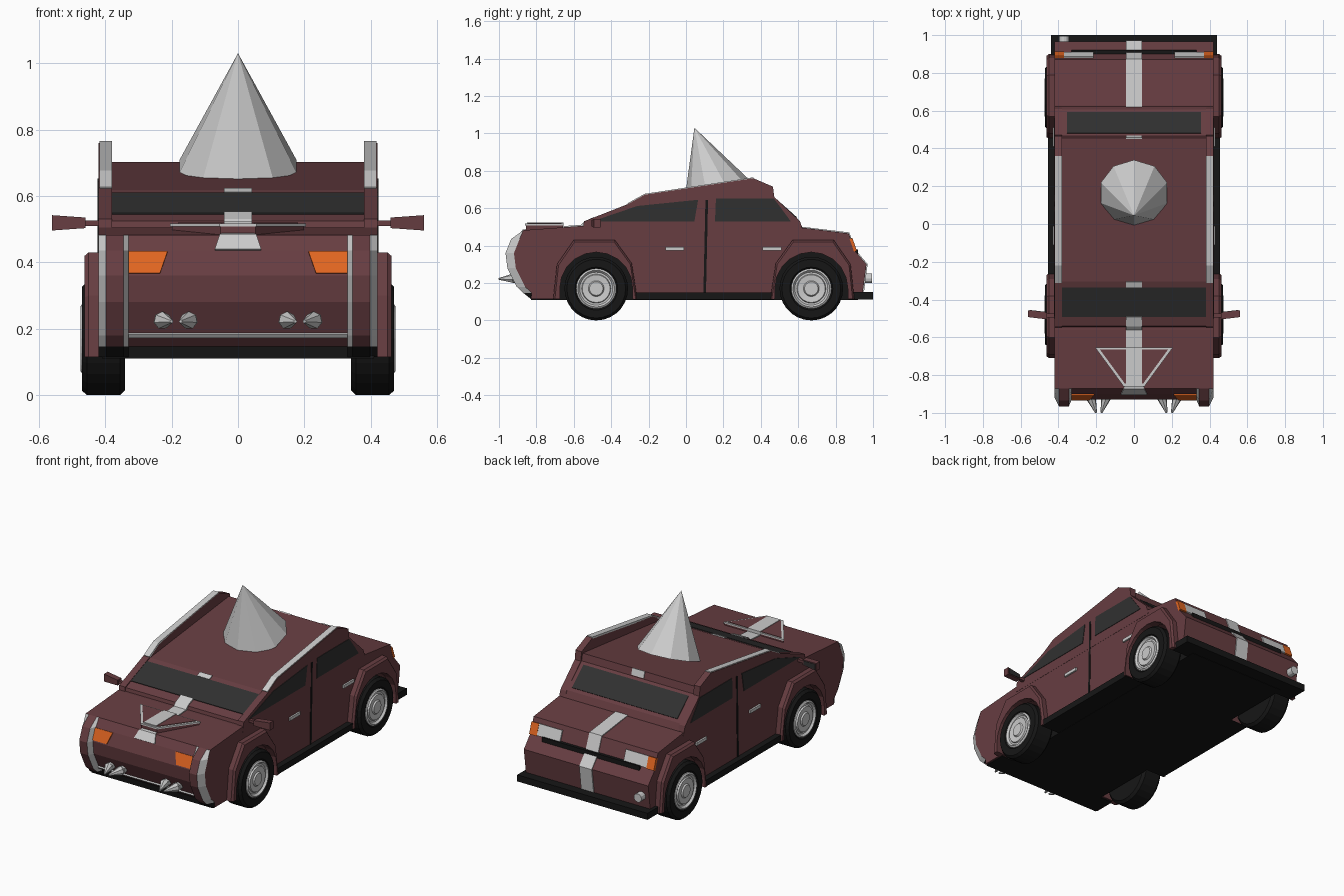
import bpy, bmesh
from math import sin, cos, pi, hypot
from mathutils import Vector, Matrix

if "Cube" in bpy.data.objects:
    bpy.data.objects.remove(bpy.data.objects["Cube"])


def material(name, r, g, b):
    m = bpy.data.materials.new(name)
    m.diffuse_color = (r, g, b, 1)
    m.use_nodes = True
    m.node_tree.nodes["Principled BSDF"].inputs["Base Color"].default_value = m.diffuse_color
    return m


RED = material("maroon", .135, .047, .053)
BLACK = material("black", .008, .008, .008)
GLASS = material("glass", .03, .03, .03)
ORANGE = material("orange", .75, .13, .015)
SILVER = material("silver", .6, .6, .6)


def finish(name, bm, mat, mirror):
    bmesh.ops.recalc_face_normals(bm, faces=bm.faces)
    me = bpy.data.meshes.new(name)
    bm.to_mesh(me)
    bm.free()
    ob = bpy.data.objects.new(name, me)
    bpy.context.collection.objects.link(ob)
    if mat:
        me.materials.append(mat)
    if mirror:
        ob.modifiers.new("mirror", 'MIRROR').use_bisect_axis[0] = False
    return ob


def loft(name, rings, mat=None, mirror=False):
    """Skin a row of equal rings and cap both ends."""
    bm = bmesh.new()
    vs = [[bm.verts.new(p) for p in ring] for ring in rings]
    n = len(rings[0])
    for a, b in zip(vs, vs[1:]):
        for i in range(n):
            j = (i + 1) % n
            bm.faces.new((a[i], a[j], b[j], b[i]))
    bm.faces.new(vs[0])
    bm.faces.new(vs[-1])
    return finish(name, bm, mat, mirror)


def prism(name, pts, x0, x1, mat=None, mirror=False):
    return loft(name, [[(x, y, z) for y, z in pts] for x in (x0, x1)], mat, mirror)


def box(name, x, y, z, mat=None, mirror=False):
    return prism(name, [(y[0], z[0]), (y[1], z[0]), (y[1], z[1]), (y[0], z[1])], x[0], x[1], mat, mirror)


def strip(name, path, xs, mat=None, mirror=False, t=.006):
    """Thin band laid on a (y, z) path; xs is one (x0, x1) or one per point."""
    if not isinstance(xs, list):
        xs = [xs] * len(path)
    rings = []
    for i, (y, z) in enumerate(path):
        a, b = path[max(i - 1, 0)], path[min(i + 1, len(path) - 1)]
        l = hypot(b[0] - a[0], b[1] - a[1])
        ny, nz = -(b[1] - a[1]) / l, (b[0] - a[0]) / l
        x0, x1 = xs[i]
        rings.append([(x, y + ny * d, z + nz * d) for x, d in ((x0, -.006), (x1, -.006), (x1, t), (x0, t))])
    return loft(name, rings, mat, mirror)


def lathe(name, prof, y, z, mat=None, n=28):
    return loft(name, [[(x, y + r * cos(2 * pi * i / n), z + r * sin(2 * pi * i / n)) for i in range(n)]
                       for r, x in prof], mat, True)


def cone(name, p0, p1, r0, r1, n, mat=None, mirror=False):
    p0, p1 = Vector(p0), Vector(p1)
    d = p1 - p0
    m = Matrix.Translation((p0 + p1) / 2) @ d.to_track_quat('Z', 'Y').to_matrix().to_4x4()
    bm = bmesh.new()
    bmesh.ops.create_cone(bm, cap_ends=True, segments=n, radius1=r0, radius2=r1, depth=d.length, matrix=m)
    return finish(name, bm, mat, mirror)


WHEELS = (("front", -.48, -1), ("rear", .67, 1))
WZ, LOW = .17, .115


def arch(y, r=.2, n=10):
    """Wheel opening from its rear foot over the top to its front foot."""
    pts = [(y + r * cos(pi * i / n), WZ + r * sin(pi * i / n)) for i in range(n + 1)]
    return [(y + r, LOW)] + pts + [(y - r, LOW)]


# Lower body: side profile with wheel openings, nose set back by section
NOSE = [(-.83, .115), (-.87, .147), (-.905, .18), (-.955, .28), (-.965, .36), (-.935, .435), (-.87, .482)]
REST = [(-.56, .505), (.63, .495), (.87, .465), (.905, .37), (.965, .30), (.945, .15), (.935, LOW)]


def section(x, back):
    nose = [(y + (back if 0 < i < 6 else 0), z) for i, (y, z) in enumerate(NOSE)]
    return [(x, y, z) for y, z in nose + REST + arch(.67) + arch(-.48)]


half = [(.42, .045), (.397, 0), (.345, 0), (.33, .035)]
body = loft("lower_body", [section(-x, b) for x, b in half] + [section(x, b) for x, b in half[::-1]], RED)
body.data.materials.append(SILVER)
body.data.materials.append(BLACK)
for f in body.data.polygons:
    c = f.center
    if c.y < -.84 and .15 < c.z < .46 and (.33 < abs(c.x) < .345 or .398 < abs(c.x) < .419):
        f.material_index = 1
    elif c.y < -.8 and c.z < .14:
        f.material_index = 2

# Underbody, sills, rear bumper
box("underbody", (-.33, .33), (-.8, .92), (.11, .38), BLACK)
box("front_undertray", (-.41, .41), (-.83, -.69), (.11, .12), BLACK)
box("side_sill", (-.455, .455), (-.28, .47), (.112, .15), BLACK)
box("rear_bumper", (-.44, .44), (.87, 1.0), (.112, .152), BLACK)

# Fenders and wheels
for tag, y, s in WHEELS:
    def fender(x, k):
        outer = [(-.22, -.055), (-.19, .135), (-.1, .26), (.12, .26), (.21, .13), (.23, -.055)]
        if s < 0:
            outer = [(-a, b) for a, b in outer[::-1]]
        pts = [(y + a * k, WZ + (b * k if b > 0 else b)) for a, b in outer] + arch(y, .195)
        return [(x, a, b) for a, b in pts]
    loft(tag + "_fender", [fender(.41, 1), fender(.45, 1), fender(.462, .96)], RED, True)
    lathe(tag + "_tyre", [(.1, .34), (.155, .34), (.17, .355), (.17, .455), (.157, .47), (.115, .47), (.1, .455)],
          y, WZ, BLACK)
    lathe(tag + "_rim", [(.107, .45), (.107, .468), (.098, .474), (.088, .462), (.078, .462), (.074, .47),
                         (.042, .466), (.036, .474), (.01, .474)], y, WZ)

# Cabin core with roof, and taller side panels
prism("cabin", [(-.55, .48), (-.54, .525), (-.305, .618), (.455, .703), (.465, .66), (.605, .535), (.63, .48)],
      -.39, .39, RED)
RAIL = [(-.31, .622), (-.22, .672), (.36, .76)]
prism("cabin_side", [(-.555, .47), (-.545, .53)] + RAIL +
      [(.465, .715), (.472, .66), (.61, .53), (.63, .47)], .38, .421, RED, True)
strip("roof_rail", RAIL, (.38, .418), None, True, .005)

# Glass and door details
strip("windshield", [(-.49, .545), (-.335, .606)], (-.38, .38), GLASS, t=.004)
strip("rear_window", [(.48, .647), (.59, .549)], (-.355, .355), GLASS, t=.004)
prism("front_side_window", [(-.5, .53), (-.26, .612), (.065, .645), (.045, .53)], .41, .424, GLASS, True)
prism("rear_side_window", [(.155, .53), (.16, .652), (.47, .652), (.56, .53)], .41, .424, GLASS, True)
prism("door_gap", [(.093, .15), (.107, .15), (.118, .645), (.104, .645)], .41, .423, BLACK, True)
for tag, y in (("front", -.11), ("rear", .41)):
    box(tag + "_door_handle", (.41, .43), (y, y + .1), (.373, .392), None, True)

# Mirrors
loft("mirror_housing", [[(x, y - .018, a), (x, y + .018, a), (x, y + .018, b), (x, y - .018, b)]
                        for x, y, a, b in ((.46, -.487, .503, .535), (.56, -.475, .496, .542))], RED, True)
loft("mirror_glass", [[(x, y, a), (x, y + .004, a), (x, y + .004, b), (x, y, b)]
                      for x, y, a, b in ((.468, -.469, .508, .531), (.553, -.459, .502, .537))], GLASS, True)
box("mirror_arm", (.41, .47), (-.495, -.475), (.51, .526), RED, True)

# Centre stripe
W = .042
strip("nose_stripe", [(-.9, .437), (-.87, .48), (-.83, .486)], [(-.07, .07), (-.055, .055), (-W, W)])
strip("hood_stripe", [(-.84, .485), (-.56, .505), (-.54, .525), (-.49, .547)], (-W, W))
strip("roof_front_stripe", [(-.335, .606), (-.305, .618)], (-W, W))
strip("roof_rear_stripe", [(.452, .703), (.463, .665)], (-W, W))
strip("tail_stripe", [(.61, .496), (.87, .465), (.905, .37), (.965, .30), (.946, .155)], (-W, W))


# Hood scoop
def scoop(name, k, z0, z1, mat):
    ring = [(-.205, -.655), (.205, -.655), (.055, -.86), (-.055, -.86)]
    loft(name, [[(x * k, -.735 + (y + .735) * k, z) for y, x in [(b, a) for a, b in ring]] for z in (z0, z1)], mat)


scoop("hood_scoop", .97, .48, .51, RED)
scoop("hood_scoop_trim", 1, .508, .517, None)
scoop("hood_scoop_top", .88, .51, .52, RED)
box("hood_scoop_stripe", (-W, W), (-.85, -.655), (.5, .523))

# Lamps, front spikes, exhaust
strip("headlight", [(-.928, .366), (-.902, .432)], [(.235, .33), (.212, .33)], ORANGE, True)
strip("tail_lamp", [(.88, .438), (.904, .374)], (.215, .37), None, True, .008)
strip("tail_indicator", [(.88, .438), (.904, .37)], (.37, .421), ORANGE, True, .01)
strip("grille_trim", [(-.868, .176), (-.876, .186)], (-.33, .33))
for tag, a, b in (("inner", .148, .173), ("outer", .228, .2)):
    cone(tag + "_front_spike", (a, -.875, .225), (a, -.92, .225), .022, .027, 7, None, True)
    cone(tag + "_front_spike_tip", (a, -.92, .225), (b, -1.0, .222), .027, .005, 7, None, True)
cone("exhaust", (-.37, .9, .225), (-.37, .995, .225), .026, .026, 12)

# Big roof spike
cone("roof_spike", (0, .165, .69), (0, .045, 1.03), .185, 0, 10)
